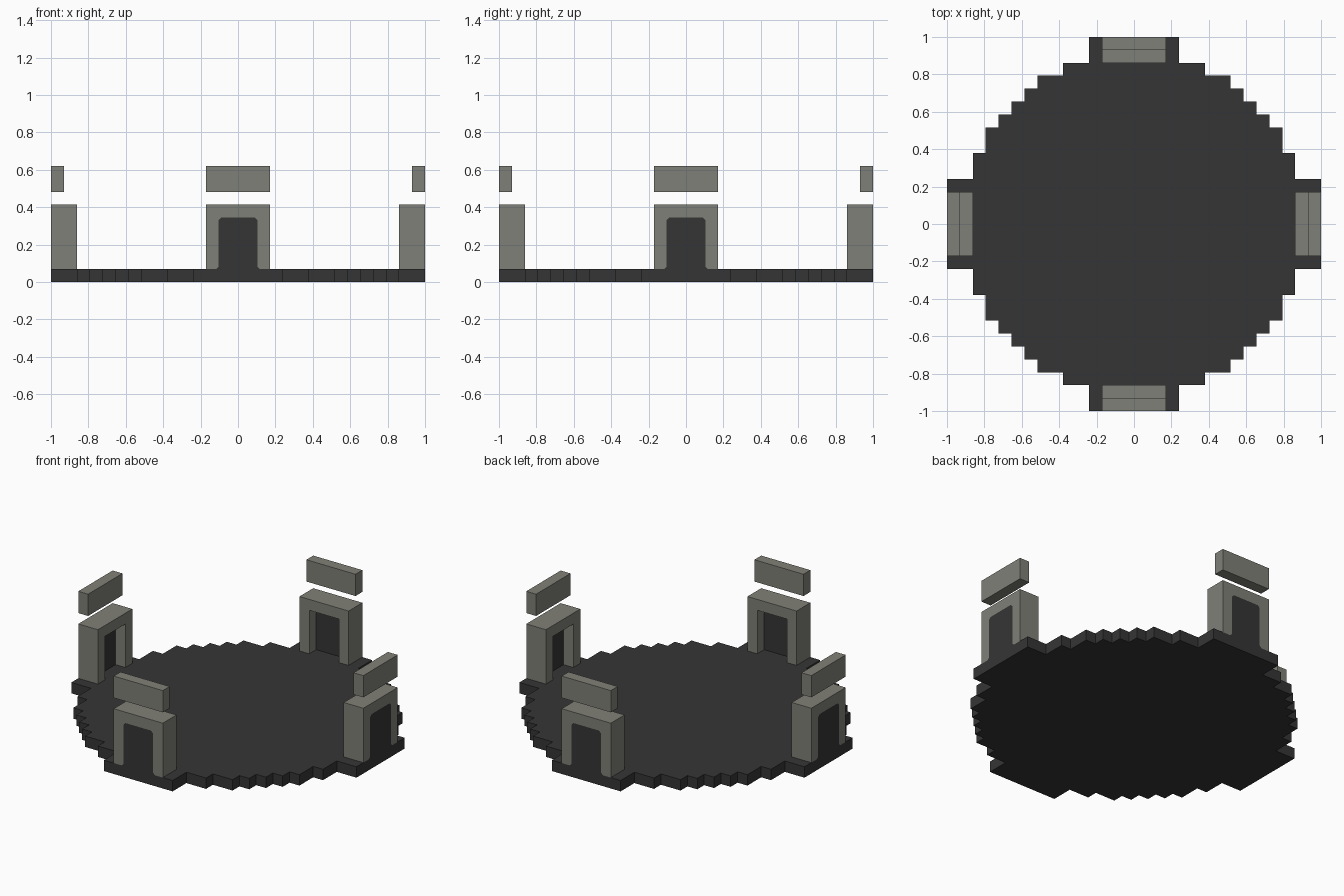
import bpy, bmesh, math
from mathutils import Matrix, Vector

cube = bpy.data.objects.get("Cube")
if cube:
    bpy.data.objects.remove(cube)

U = 2 / 29  # one block of the stepped grid


def material(name, rgb):
    m = bpy.data.materials.new(name)
    m.use_nodes = True
    m.diffuse_color = (*rgb, 1)
    m.node_tree.nodes["Principled BSDF"].inputs["Base Color"].default_value = (*rgb, 1)
    return m


charcoal = material("charcoal", (0.036, 0.036, 0.036))
stone = material("stone grey", (0.216, 0.216, 0.188))


def prism(name, outline, direction, mat, matrix=Matrix()):
    """Extrude a flat outline, given in grid units, along a direction."""
    bm = bmesh.new()
    face = bm.faces.new([bm.verts.new(p) for p in outline])
    ext = bmesh.ops.extrude_face_region(bm, geom=[face])
    verts = [g for g in ext["geom"] if isinstance(g, bmesh.types.BMVert)]
    bmesh.ops.translate(bm, verts=verts, vec=direction)
    bmesh.ops.transform(bm, matrix=matrix @ Matrix.Scale(U, 4), verts=bm.verts)
    bmesh.ops.recalc_face_normals(bm, faces=bm.faces)
    mesh = bpy.data.meshes.new(name)
    bm.to_mesh(mesh)
    bm.free()
    mesh.materials.append(mat)
    obj = bpy.data.objects.new(name, mesh)
    bpy.context.collection.objects.link(obj)
    return obj


# Stepped round floor: outer corners of one quarter, turned four times
corners = [(14.5, 3.5), (12.5, 5.5), (11.5, 7.5), (10.5, 8.5), (9.5, 9.5),
           (8.5, 10.5), (7.5, 11.5), (5.5, 12.5), (3.5, 14.5)]
quarter = []
for i, (x, y) in enumerate(corners):
    quarter.append((x, y))
    if i + 1 < len(corners):
        quarter.append((corners[i + 1][0], y))
outline = []
for k in range(4):
    turn = Matrix.Rotation(k * math.pi / 2, 3, 'Z')
    outline += [turn @ Vector((x, y, 0)) for x, y in quarter]
prism("floor", outline, (0, 0, 1), charcoal)


def mirrored(half):
    """Complete a right-hand half profile (x, z) with its mirror image."""
    return half + [(-x, z) for x, z in reversed(half)]


# Gateways on the four sides: softened outer arch, square inner arch
c = 0.2
door = mirrored([(1.5 + c, 1), (1.5, 1 + c), (1.5, 5 - c), (1.5 - c, 5)])
opening = mirrored([(1.5, 1), (1.5, 5)])
shell = mirrored([(2.5, 1), (2.5, 6)])
beam = mirrored([(2.5, 7), (2.5, 9)])

for k, side in enumerate(("front", "left", "back", "right")):
    turn = Matrix.Rotation(k * math.pi / 2, 4, 'Z')

    def slab(name, profile, y, mat):
        prism(f"{side}_{name}", [(x, y, z) for x, z in profile], (0, 1, 0), mat, turn)

    slab("gate_outer_arch", shell + door[::-1], -14.5, stone)
    slab("gate_inner_arch", shell + opening[::-1], -13.5, stone)
    slab("gate_door", door, -14.5, charcoal)
    slab("floating_beam", beam, -14.5, stone)
